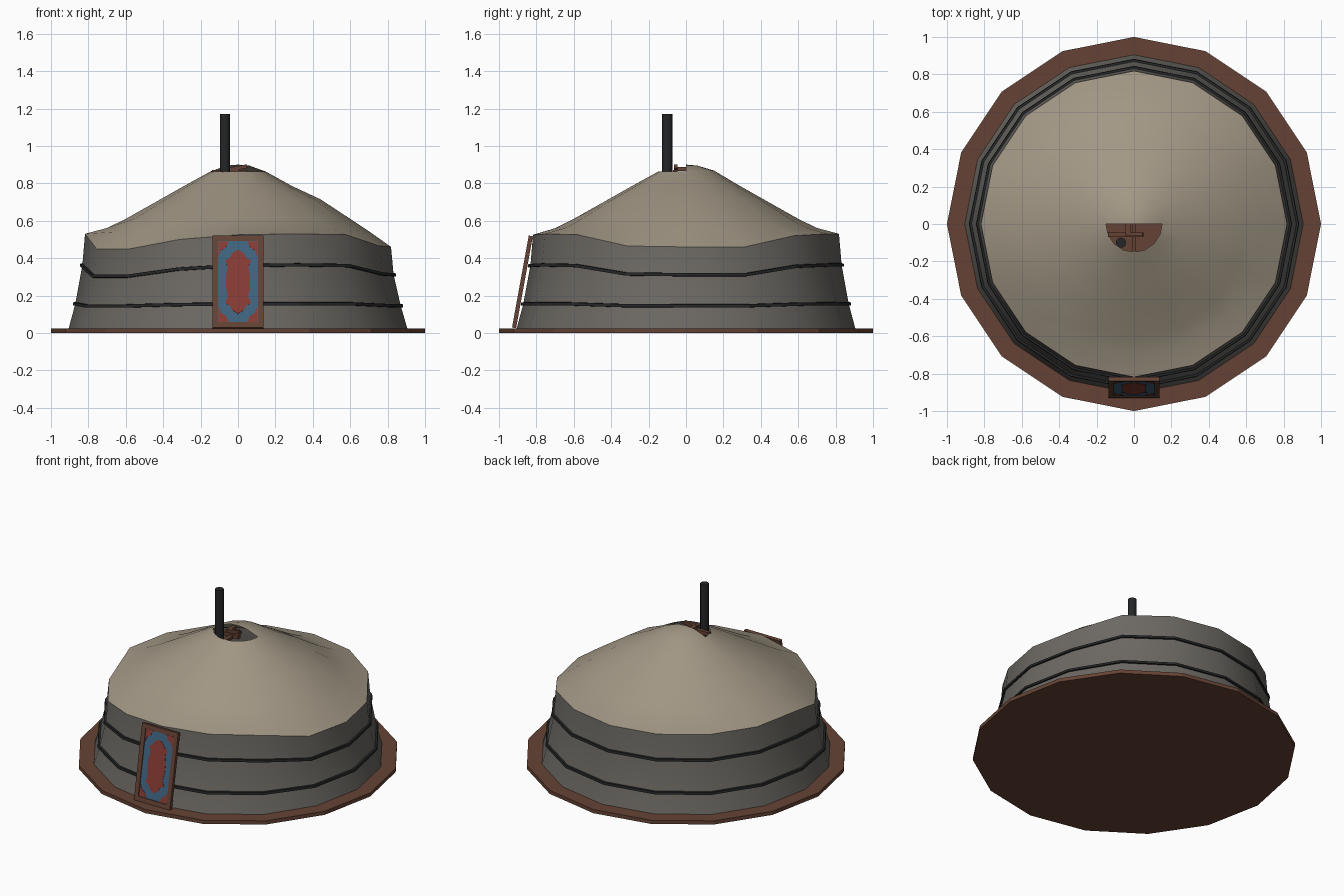
import bpy, bmesh
from math import sin, cos, pi, radians, atan2
from mathutils import Vector

if "Cube" in bpy.data.objects:
    bpy.data.objects.remove(bpy.data.objects["Cube"])

N = 16
ANG = [2 * pi * i / N for i in range(N)]
# eave height at each corner (the felt sags on the right and front left)
EAVE = [.46, .46, .52, .53, .53, .53, .53, .53, .53, .45, .45, .50, .525, .53, .525, .465]


def material(name, rgb):
    m = bpy.data.materials.new(name)
    m.diffuse_color = (*rgb, 1)
    m.use_nodes = True
    m.node_tree.nodes["Principled BSDF"].inputs["Base Color"].default_value = m.diffuse_color
    return m


FELT = material("roof_felt", (.36, .31, .235))
WALL = material("wall_felt", (.15, .14, .125))
WOOD = material("wood", (.13, .055, .035))
BLACK = material("dark_iron", (.018, .019, .02))
BLUE = material("blue_paint", (.05, .13, .22))
RED = material("red_paint", (.25, .045, .035))


def finish(name, bm, mat, angle=None, recalc=True):
    if recalc:
        bmesh.ops.recalc_face_normals(bm, faces=bm.faces)
    me = bpy.data.meshes.new(name)
    bm.to_mesh(me)
    bm.free()
    ob = bpy.data.objects.new(name, me)
    bpy.context.collection.objects.link(ob)
    me.materials.append(mat)
    if angle:
        bpy.ops.object.select_all(action='DESELECT')
        ob.select_set(True)
        bpy.context.view_layer.objects.active = ob
        bpy.ops.object.shade_smooth_by_angle(angle=radians(angle))
    return ob


def rings(bm, rows, loop=False):
    """Skin a stack of (radius, heights) rings, outward facing."""
    vs = [[bm.verts.new((r * cos(a), r * sin(a), h)) for a, h in zip(ANG, hs)] for r, hs in rows]
    pairs = list(zip(vs, vs[1:])) + ([(vs[-1], vs[0])] if loop else [])
    for lo, hi in pairs:
        for i in range(N):
            j = (i + 1) % N
            bm.faces.new((lo[i], lo[j], hi[j], hi[i]))
    return vs


def level(z):
    return [z] * N


def sag(z, k):
    return [z + k * (e - .525) for e in EAVE]


def prism(name, poly, w0, w1, frame, mat, angle=None):
    """Extrude a 2D outline from depth w0 to w1 in a local frame (u, v, w, origin)."""
    u, v, w, o = (Vector(f) for f in frame)
    bm = bmesh.new()
    a, b = ([bm.verts.new(o + u * x + v * y + w * d) for x, y in poly] for d in (w0, w1))
    bm.faces.new(a)
    bm.faces.new(b)
    for i in range(len(poly)):
        j = (i + 1) % len(poly)
        bm.faces.new((a[i], a[j], b[j], b[i]))
    return finish(name, bm, mat, angle)


def rect(x0, x1, y0, y1):
    return [(x0, y0), (x1, y0), (x1, y1), (x0, y1)]


def circle(r, n, x=0, y=0):
    return [(x + r * cos(2 * pi * i / n), y + r * sin(2 * pi * i / n)) for i in range(n)]


UP = ((1, 0, 0), (0, 1, 0), (0, 0, 1), (0, 0, 0))

# floor platform
prism("floor_platform", circle(1, N), 0, .025, UP, WOOD)

# felt wall
bm = bmesh.new()
rings(bm, [(.905, level(.025)), (.87, sag(.155, .15)), (.832, sag(.36, .75)), (.818, EAVE)])
finish("wall", bm, WALL, 40, False)

# ropes around the wall
for name, r, z, k in (("lower_rope", .87, .155, .15), ("upper_rope", .832, .36, .75)):
    bm = bmesh.new()
    rings(bm, [(r - .01, sag(z - .01, k)), (r + .013, sag(z - .008, k)),
               (r + .011, sag(z + .008, k)), (r - .01, sag(z + .01, k))], True)
    finish(name, bm, BLACK)

# felt roof, open at the front half of the crown
bm = bmesh.new()
bulge = [max(0, cos(a)) * .015 for a in ANG]
vs = rings(bm, [(.818, EAVE), (.7, sag(.56, .25)), (.6, level(.61)),
                (.44, [.70 + b for b in bulge]), (.29, level(.785)),
                (.15, [.862 + .006 * max(0, sin(a)) for a in ANG])])
top = vs[-1]
inner = [bm.verts.new((.06 * cos(a), .06 * sin(a), .895)) for a in ANG[:9]]
peak = bm.verts.new((0, 0, .9))
for i in range(8):
    bm.faces.new((top[i], top[i + 1], inner[i + 1], inner[i]))
    bm.faces.new((inner[i], inner[i + 1], peak))
finish("roof", bm, FELT, 50, False)

# crown beams in the smoke hole
prism("crown_cross_beam", rect(-.14, .05, -.07, -.045), .845, .87, UP, WOOD)
prism("crown_long_beam", rect(-.012, .012, -.15, .02), .84, .86, UP, WOOD)
t = .2
SLANT = ((cos(t), 0, sin(t)), (0, 1, 0), (-sin(t), 0, cos(t)), (0, 0, .88))
prism("crown_slanted_beam", rect(-.045, .05, -.065, -.045), -.008, .012, SLANT, WOOD)
prism("crown_short_beam", rect(-.045, -.018, -.06, .01), .865, .888, UP, WOOD)

# stove pipe
prism("stove_pipe", circle(.027, 12, -.07, -.1), .75, 1.17, UP, BLACK, 40)

# leaning door: bottom edge at v = 0, top at v = L
t = atan2(.09, .495)
L = .5
DOOR = ((1, 0, 0), (0, sin(t), cos(t)), (0, -cos(t), sin(t)), (0, -.93, .029))
for side, (x0, x1) in (("left", (-.136, -.106)), ("right", (.106, .136))):
    prism("door_post_" + side, rect(x0, x1, 0, L), -.022, 0, DOOR, WOOD)
for name, y0, y1 in (("door_sill", 0, .03), ("door_lintel", L - .03, L)):
    prism(name, rect(-.106, .106, y0, y1), -.022, 0, DOOR, WOOD)
prism("door_panel", rect(-.106, .106, .03, L - .03), -.02, -.006, DOOR, BLUE)

# painted medallion and corner pieces
quarter = [(.0, .175), (.03, .155), (.045, .13), (.07, .115), (.055, .08), (.065, .03)]
right = quarter + [(x, -y) for x, y in reversed(quarter)]
medal = right + [(-x, y) for x, y in reversed(right) if x > 0]
prism("door_medallion", [(x, y + L / 2) for x, y in medal], -.008, -.004, DOOR, RED)
for sx in (-1, 1):
    for sy in (-1, 1):
        corner = [(.104, .218), (.05, .218), (.065, .185), (.09, .17), (.104, .135)]
        prism("door_corner", [(sx * x, sy * y + L / 2) for x, y in corner], -.008, -.004, DOOR, RED)
